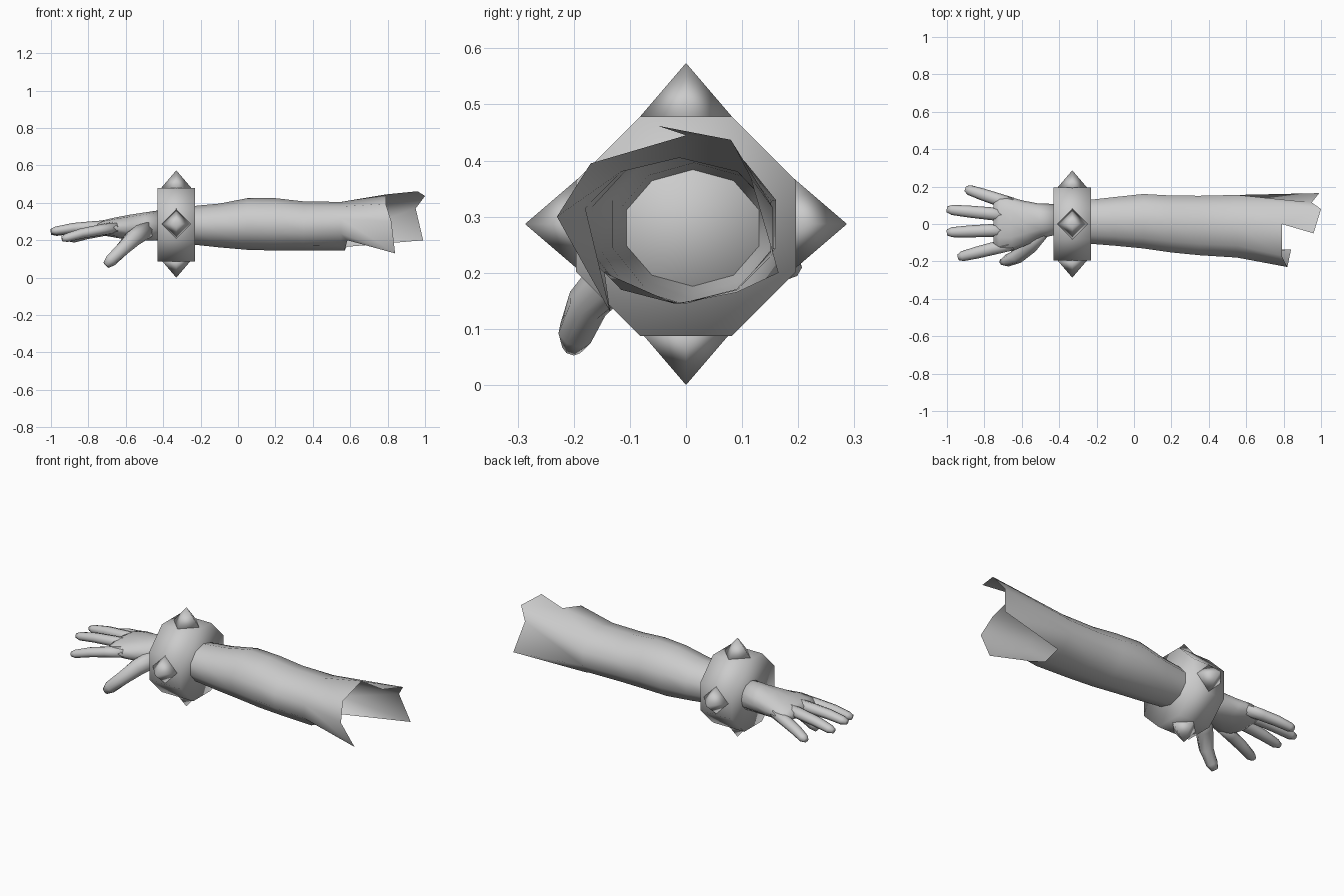
import bpy, bmesh, math
from mathutils import Vector, Matrix

if "Cube" in bpy.data.objects:
    bpy.data.objects.remove(bpy.data.objects["Cube"])

mat = bpy.data.materials.new("plain grey")
mat.diffuse_color = (0.6, 0.6, 0.6, 1)
mat.use_nodes = True
mat.node_tree.nodes["Principled BSDF"].inputs["Base Color"].default_value = mat.diffuse_color


def finish(name, bm, smooth=True):
    me = bpy.data.meshes.new(name)
    bm.to_mesh(me)
    bm.free()
    me.materials.append(mat)
    ob = bpy.data.objects.new(name, me)
    bpy.context.collection.objects.link(ob)
    for p in me.polygons:
        p.use_smooth = smooth
    return ob


def bridge(bm, a, b):
    n = len(a)
    for i in range(n):
        j = (i + 1) % n
        bm.faces.new((a[i], a[j], b[j], b[i]))


def loft(bm, secs, n, axis=None):
    """Rings of (x, y, z, side radius, up radius); column 0 on top, then towards the front."""
    pts = [Vector(s[:3]) for s in secs]
    rings = []
    for k, s in enumerate(secs):
        d = axis or (pts[min(k + 1, len(pts) - 1)] - pts[max(k - 1, 0)]).normalized()
        side = d.cross(Vector((0, 0, 1))).normalized()
        up = side.cross(d)
        rings.append([bm.verts.new(pts[k] + side * s[3] * math.sin(2 * math.pi * i / n)
                                   + up * s[4] * math.cos(2 * math.pi * i / n)) for i in range(n)])
    for a, b in zip(rings, rings[1:]):
        bridge(bm, a, b)
    return rings


# Sleeve: open tube ending in a torn edge
bm = bmesh.new()
rings = loft(bm, [
    (-0.24, 0.012, 0.280, 0.123, 0.103),
    (-0.10, 0.014, 0.279, 0.137, 0.117),
    (0.05, 0.015, 0.287, 0.153, 0.138),
    (0.20, 0.000, 0.285, 0.160, 0.140),
    (0.35, -0.008, 0.277, 0.167, 0.131),
    (0.55, -0.012, 0.275, 0.176, 0.130)], 10, Vector((1, 0, 0)))
torn = [(0.79, 0.0, 0.445), (0.79, -0.17, 0.395), (0.82, -0.23, 0.30), (0.84, -0.135, 0.13),
        (0.585, -0.145, 0.20), (0.57, -0.02, 0.145), (0.58, 0.09, 0.165),
        (0.99, 0.165, 0.20), (0.95, 0.115, 0.37), (1.0, 0.08, 0.437)]
edge = [bm.verts.new(p) for p in torn]
bridge(bm, rings[-1], edge)
peak = bm.verts.new((0.96, -0.05, 0.462))
bm.faces.new((edge[9], edge[0], peak))
bmesh.ops.recalc_face_normals(bm, faces=bm.faces)
finish("sleeve", bm)

# Bracelet: solid eight-sided band
bm = bmesh.new()
bmesh.ops.create_cone(bm, cap_ends=True, segments=8, radius1=0.212, radius2=0.212, depth=0.2,
                      matrix=Matrix.Translation((-0.33, 0, 0.283))
                      @ Matrix.Rotation(math.pi / 2, 4, 'Y') @ Matrix.Rotation(math.pi / 8, 4, 'Z'))
finish("bracelet", bm)

# Four pyramid spikes around the bracelet
for k, side in enumerate(("top", "front", "bottom", "back")):
    bm = bmesh.new()
    bmesh.ops.create_cone(bm, cap_ends=True, segments=4, radius1=0.09, radius2=0, depth=0.105,
                          matrix=Matrix.Translation((-0.33, 0, 0.287))
                          @ Matrix.Rotation(k * math.pi / 2, 4, 'X')
                          @ Matrix.Translation((0, 0, 0.2345)))
    bmesh.ops.remove_doubles(bm, verts=bm.verts, dist=1e-4)
    finish("spike_" + side, bm)


def solid(name, secs, n):
    bm = bmesh.new()
    r = loft(bm, secs, n)
    bm.faces.new(r[0])
    bm.faces.new(r[-1])
    bmesh.ops.recalc_face_normals(bm, faces=bm.faces)
    finish(name, bm)


# Palm widening from the wrist to the knuckles
solid("palm", [(-0.42, 0.025, 0.28, 0.083, 0.080), (-0.50, 0.018, 0.273, 0.092, 0.075),
               (-0.58, 0.008, 0.268, 0.118, 0.068), (-0.66, 0.0, 0.268, 0.146, 0.053),
               (-0.72, 0.0, 0.266, 0.145, 0.041), (-0.75, 0.0, 0.265, 0.115, 0.026)], 12)

# Fingers: tapered tubes from knuckle to tip
fingers = {"little_finger": ((-0.65, 0.105, 0.265), (-0.90, 0.188, 0.205)),
           "ring_finger": ((-0.66, 0.045, 0.28), (-1.0, 0.078, 0.243)),
           "middle_finger": ((-0.66, -0.03, 0.28), (-1.0, -0.045, 0.248)),
           "index_finger": ((-0.65, -0.105, 0.27), (-0.94, -0.178, 0.208))}
profile = [(0, 0.036, 0), (0.35, 0.034, 0.004), (0.65, 0.032, 0.006), (0.92, 0.027, 0), (1, 0.016, 0)]
for name, (a, b) in fingers.items():
    a, b = Vector(a), Vector(b)
    solid(name, [(*(a.lerp(b, t) + Vector((0, 0, lift))), r, r * 0.85) for t, r, lift in profile], 8)

# Thumb bending down towards the front
solid("thumb", [(-0.49, -0.03, 0.26, 0.045, 0.055), (-0.56, -0.115, 0.21, 0.046, 0.048),
                (-0.625, -0.175, 0.145, 0.038, 0.038), (-0.68, -0.197, 0.092, 0.032, 0.034),
                (-0.705, -0.203, 0.067, 0.018, 0.02)], 8)
